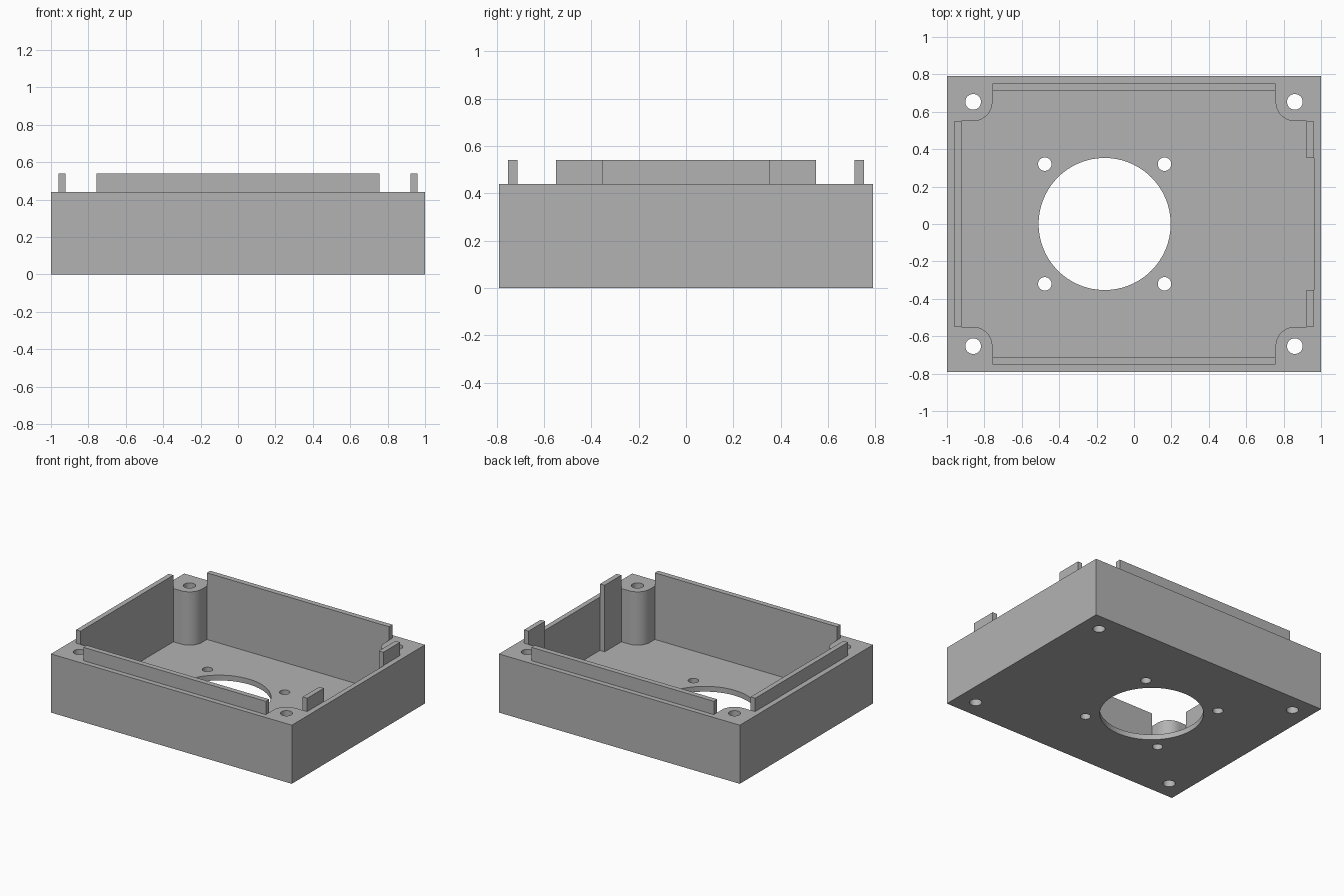
import bpy, bmesh
from math import cos, sin, pi, radians

cube = bpy.data.objects.get("Cube")
if cube:
    bpy.data.objects.remove(cube, do_unlink=True)

grey = bpy.data.materials.new("plain grey")
grey.use_nodes = True
colour = (0.45, 0.45, 0.45, 1)
grey.diffuse_color = colour
grey.node_tree.nodes["Principled BSDF"].inputs["Base Color"].default_value = colour

HALF_X, HALF_Y, RIM, TOP, FLOOR = 1.0, 0.79, 0.44, 0.54, 0.04
IN_X, IN_Y = 0.922, 0.712        # cavity walls
OUT_X, OUT_Y = 0.96, 0.752       # outer faces of the raised lip
LIP_X, LIP_Y = 0.757, 0.55       # half lengths of the lip
BOLT_X, BOLT_Y, BOSS = 0.86, 0.653, 0.103


def prism(name, outline, z0, z1):
    """Extrude a counter-clockwise outline from z0 to z1."""
    bm = bmesh.new()
    face = bm.faces.new([bm.verts.new((x, y, z0)) for x, y in outline])
    top = bmesh.ops.extrude_face_region(bm, geom=[face])["geom"]
    verts = [v for v in top if isinstance(v, bmesh.types.BMVert)]
    bmesh.ops.translate(bm, verts=verts, vec=(0, 0, z1 - z0))
    bmesh.ops.recalc_face_normals(bm, faces=bm.faces)
    mesh = bpy.data.meshes.new(name)
    bm.to_mesh(mesh)
    bm.free()
    mesh.materials.append(grey)
    obj = bpy.data.objects.new(name, mesh)
    bpy.context.collection.objects.link(obj)
    return obj


def block(name, x0, x1, y0, y1, z0, z1):
    return prism(name, [(x0, y0), (x1, y0), (x1, y1), (x0, y1)], z0, z1)


def drill(name, x, y, r, n=32):
    ring = [(x + r * cos(2 * pi * i / n), y + r * sin(2 * pi * i / n)) for i in range(n)]
    return prism(name, ring, -0.1, TOP + 0.1)


def combine(target, tool, operation):
    """Apply a boolean and discard its tool."""
    tool.hide_render = True
    mod = target.modifiers.new("cut", 'BOOLEAN')
    mod.operation, mod.solver, mod.object = operation, 'EXACT', tool
    deps = bpy.context.evaluated_depsgraph_get()
    mesh = bpy.data.meshes.new_from_object(target.evaluated_get(deps))
    target.modifiers.clear()
    target.data = mesh
    bpy.data.objects.remove(tool, do_unlink=True)


# Outer block
body = block("enclosure_base", -HALF_X, HALF_X, -HALF_Y, HALF_Y, 0, RIM)

# Raised lip, left thick on the inside so the cavity trims it flush
for s in (-1, 1):
    y0, y1 = sorted((s * OUT_Y, s * (IN_Y - 0.05)))
    combine(body, block("long_lip", -LIP_X, LIP_X, y0, y1, 0.2, TOP), 'UNION')
    x0, x1 = sorted((s * OUT_X, s * (IN_X - 0.05)))
    combine(body, block("short_lip", x0, x1, -LIP_Y, LIP_Y, 0.2, TOP), 'UNION')

# Cavity outline: one quarter with a rounded screw boss, mirrored to four
arc = [1.5 * pi - 0.5 * pi * i / 10 for i in range(11)]
quarter = [(IN_X, LIP_Y)]
quarter += [(BOLT_X + BOSS * cos(a), BOLT_Y + BOSS * sin(a)) for a in arc]
quarter += [(LIP_X, IN_Y)]
outline = []
for sx, sy in ((1, 1), (-1, 1), (-1, -1), (1, -1)):
    part = [(sx * x, sy * y) for x, y in quarter]
    outline += part if sx * sy > 0 else part[::-1]
combine(body, prism("cavity", outline, FLOOR, TOP + 0.1), 'DIFFERENCE')

# Cable opening recess in the right wall, which splits the lip into two tabs
combine(body, block("recess", 0.8, OUT_X + 0.002, -0.353, 0.353, FLOOR, TOP + 0.1), 'DIFFERENCE')

# Fan opening, its four screw holes and the four corner bolt holes
FAN_X = -0.157
combine(body, drill("fan_opening", FAN_X, 0, 0.353, 96), 'DIFFERENCE')
for sx in (-1, 1):
    for sy in (-1, 1):
        combine(body, drill("fan_screw", FAN_X + sx * 0.32, sy * 0.32, 0.036), 'DIFFERENCE')
        combine(body, drill("corner_bolt", sx * BOLT_X, sy * BOLT_Y, 0.042), 'DIFFERENCE')

# Smooth round walls, sharp edges elsewhere
bpy.ops.object.select_all(action='DESELECT')
body.select_set(True)
bpy.context.view_layer.objects.active = body
bpy.ops.object.shade_smooth_by_angle(angle=radians(30))
